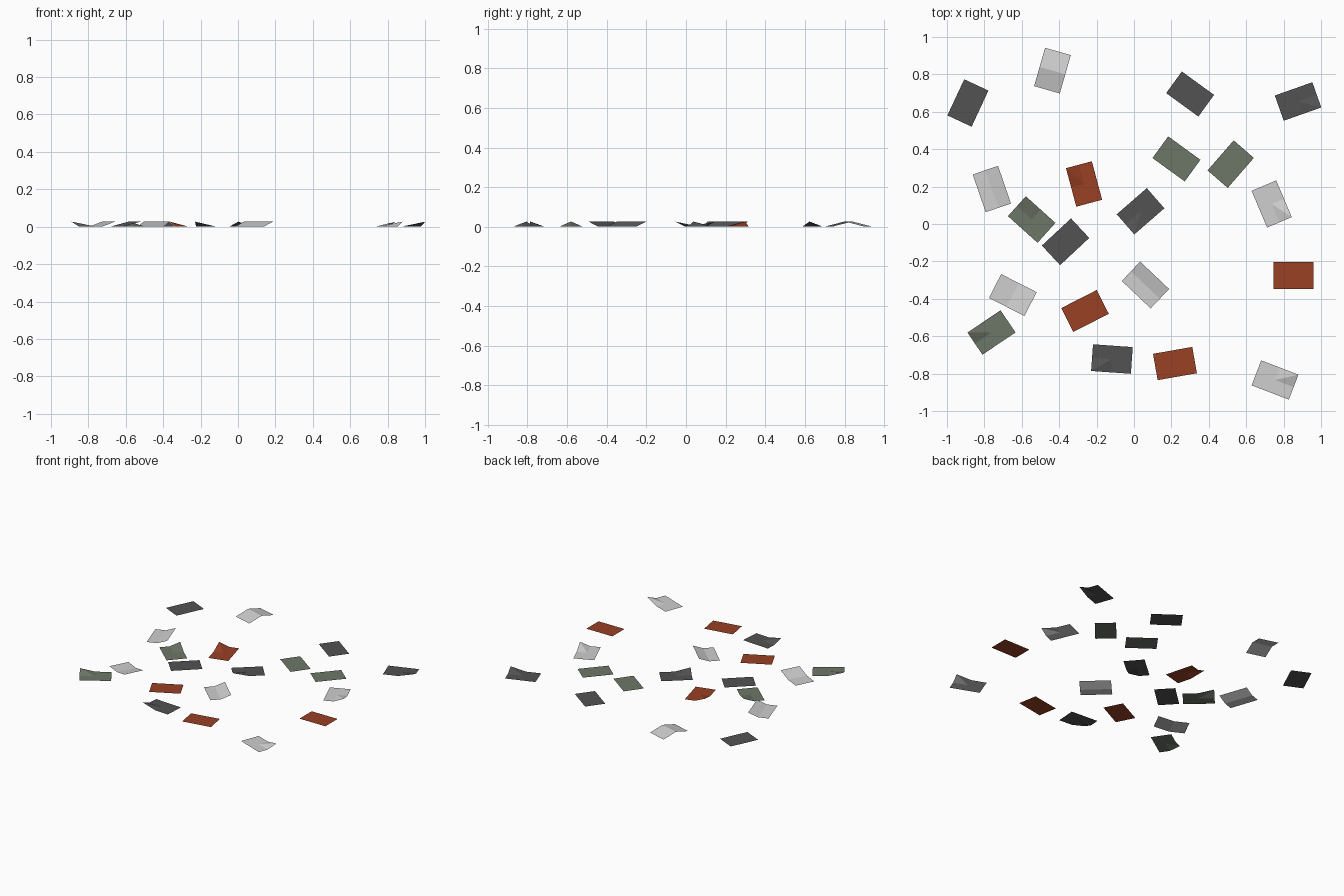
import bpy
import math

if "Cube" in bpy.data.objects:
    bpy.data.objects.remove(bpy.data.objects["Cube"])

L, W, LIFT = 0.213, 0.143, 0.027   # sheet size and height of a curled point


def material(name, rgb):
    m = bpy.data.materials.new(name)
    m.diffuse_color = (*rgb, 1)
    m.use_nodes = True
    m.node_tree.nodes["Principled BSDF"].inputs["Base Color"].default_value = m.diffuse_color
    return m


MATS = {
    "pale": material("pale grey paper", (0.62, 0.62, 0.62)),
    "dark": material("charcoal paper", (0.085, 0.085, 0.085)),
    "rust": material("rust red paper", (0.32, 0.052, 0.018)),
    "green": material("grey green paper", (0.155, 0.18, 0.135)),
}

# Border of a sheet, counter-clockwise in local (u, v) steps
RIM = [(-1, -1), (0, -1), (1, -1), (1, 0), (1, 1), (0, 1), (-1, 1), (-1, 0)]


def sheet(i, colour, x, y, angle, raised):
    """One scrap of paper: eight triangles around its middle, some points curled up."""
    a = math.radians(angle)
    c, s = math.cos(a), math.sin(a)
    verts = []
    for u, v in [(0, 0)] + RIM:
        px, py = u * L / 2, v * W / 2
        verts.append((x + c * px - s * py, y + s * px + c * py,
                      LIFT if raised(u, v) else 0.001))
    faces = [(0, k + 1, (k + 1) % 8 + 1) for k in range(8)]
    me = bpy.data.meshes.new(f"{colour}_paper_{i:02d}")
    me.from_pydata(verts, [], faces)
    me.materials.append(MATS[colour])
    bpy.context.collection.objects.link(bpy.data.objects.new(me.name, me))


# Ways a sheet can curl
def flat(u, v): return False
def ridge(u, v): return u == 0
def end(u, v): return u == 1
def side(u, v): return v == 1
def corner(cu, cv): return lambda u, v: (u, v) == (cu, cv)


# Scattered sheets: colour, x, y, turn, curl
SHEETS = [
    ("pale", -0.436, 0.82, 74, ridge),
    ("pale", 0.736, 0.107, -67, corner(1, 1)),
    ("pale", -0.76, 0.187, -71, side),
    ("pale", -0.648, -0.38, -27, end),
    ("pale", 0.061, -0.326, -43.5, side),
    ("pale", 0.754, -0.834, -21, corner(1, 1)),
    ("dark", -0.888, 0.647, 65, flat),
    ("dark", 0.30, 0.695, -36, flat),
    ("dark", 0.877, 0.655, 19.5, corner(1, -1)),
    ("dark", -0.366, -0.095, 43, flat),
    ("dark", 0.035, 0.068, 41, corner(-1, -1)),
    ("dark", -0.118, -0.722, -4, corner(-1, -1)),
    ("rust", -0.267, 0.214, -75, corner(-1, -1)),
    ("rust", 0.853, -0.275, 0, flat),
    ("rust", -0.262, -0.465, 27, flat),
    ("rust", 0.219, -0.746, 10, flat),
    ("green", 0.227, 0.348, -36, flat),
    ("green", 0.517, 0.32, 49, flat),
    ("green", -0.547, 0.024, -42, corner(-1, 1)),
    ("green", -0.762, -0.58, 34, corner(-1, 1)),
]
for i, data in enumerate(SHEETS, 1):
    sheet(i, *data)
